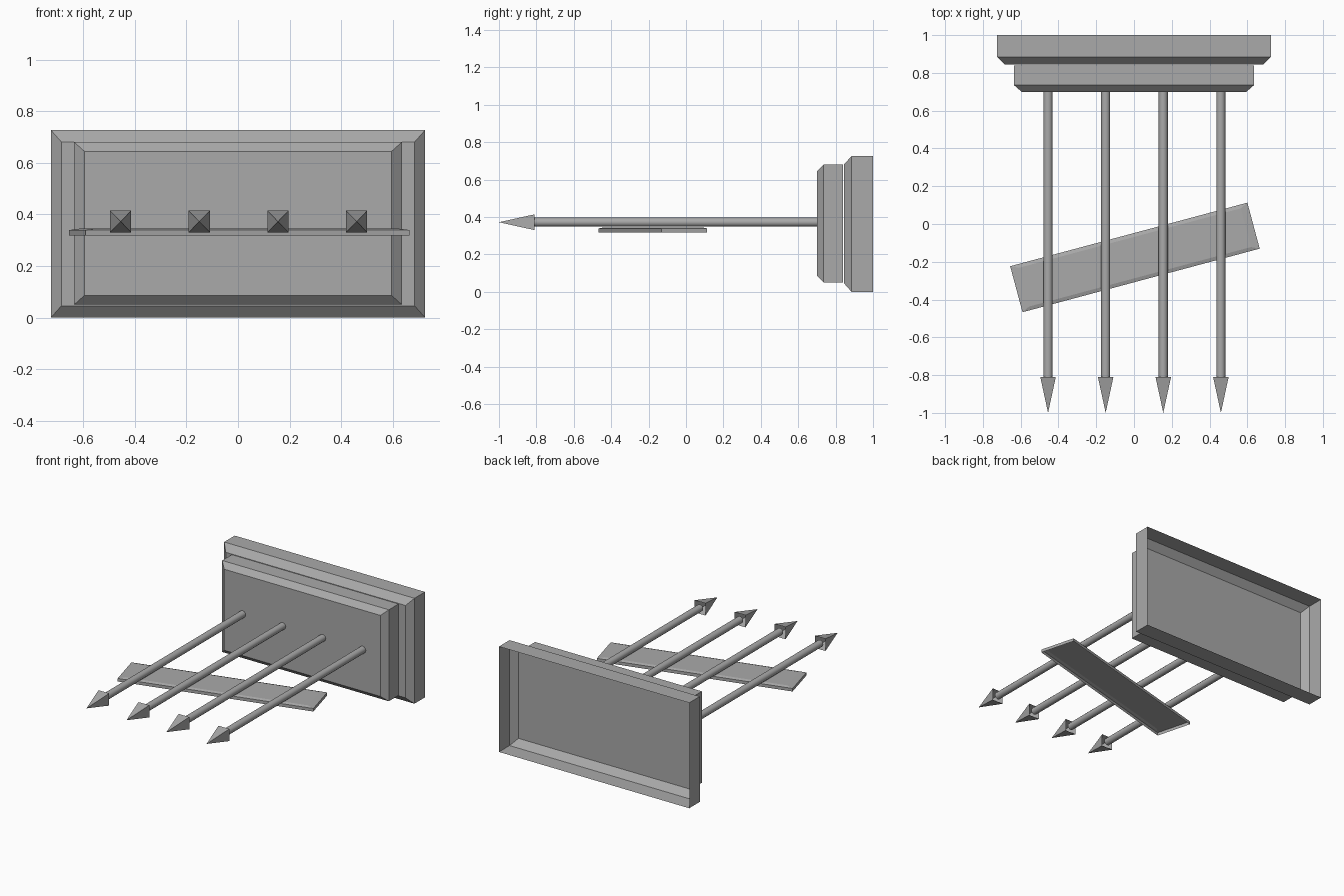
import bpy, bmesh, math
from mathutils import Matrix, Vector

cube = bpy.data.objects.get("Cube")
if cube:
    bpy.data.objects.remove(cube, do_unlink=True)

grey = bpy.data.materials.new("plain_grey")
grey.use_nodes = True
COLOUR = (0.4, 0.4, 0.4, 1)
grey.diffuse_color = COLOUR
grey.node_tree.nodes["Principled BSDF"].inputs["Base Color"].default_value = COLOUR


def finish(bm, name, matrix):
    bmesh.ops.recalc_face_normals(bm, faces=bm.faces)
    mesh = bpy.data.meshes.new(name)
    bm.to_mesh(mesh)
    bm.free()
    mesh.materials.append(grey)
    obj = bpy.data.objects.new(name, mesh)
    obj.matrix_world = matrix
    bpy.context.collection.objects.link(obj)
    return obj


def tray(name, matrix, half_x, half_y, wall, height, inset_x, inset_y):
    """Open-backed shell: straight walls, chamfered rim and a flat top along local z."""
    bm = bmesh.new()
    rings = []
    for z, dx, dy in ((0, 0, 0), (wall, 0, 0), (height, inset_x, inset_y)):
        rings.append([bm.verts.new((sx * (half_x - dx), sy * (half_y - dy), z))
                      for sx, sy in ((-1, -1), (1, -1), (1, 1), (-1, 1))])
    for low, high in zip(rings, rings[1:]):
        for i in range(4):
            j = (i + 1) % 4
            bm.faces.new((low[i], low[j], high[j], high[i]))
    bm.faces.new(rings[-1])
    return finish(bm, name, matrix)


def facing_front(x, y, z):
    return Matrix.Translation((x, y, z)) @ Matrix.Rotation(math.pi / 2, 4, "X")


# Stepped wall plaque
tray("back_plaque", facing_front(0, 1, 0.363), 0.725, 0.363, 0.115, 0.155, 0.04, 0.045)
tray("front_plaque", facing_front(0, 0.84, 0.365), 0.635, 0.315, 0.105, 0.14, 0.04, 0.036)

# Slanted plank under the shafts
tray("plank", Matrix.Translation((0.005, -0.177, 0.318)) @ Matrix.Rotation(math.radians(15), 4, "Z"),
     0.65, 0.126, 0.021, 0.027, 0.042, 0.02)

# Four arrows
for n in range(4):
    x = -0.455 + n * 0.305
    bm = bmesh.new()
    bmesh.ops.create_cone(bm, cap_ends=True, segments=12, radius1=0.024, radius2=0.024, depth=1.51)
    shaft = finish(bm, f"arrow_shaft_{n + 1}", facing_front(x, -0.055, 0.372))
    for face in shaft.data.polygons:
        face.use_smooth = len(face.vertices) == 4
    # Square head, open at the rear
    bm = bmesh.new()
    tip = bm.verts.new((0, 0, 0.19))
    base = [bm.verts.new((sx * 0.041, sy * 0.042, 0)) for sx, sy in ((-1, -1), (1, -1), (1, 1), (-1, 1))]
    for i in range(4):
        bm.faces.new((base[i], base[(i + 1) % 4], tip))
    finish(bm, f"arrow_head_{n + 1}", facing_front(x, -0.81, 0.372))
